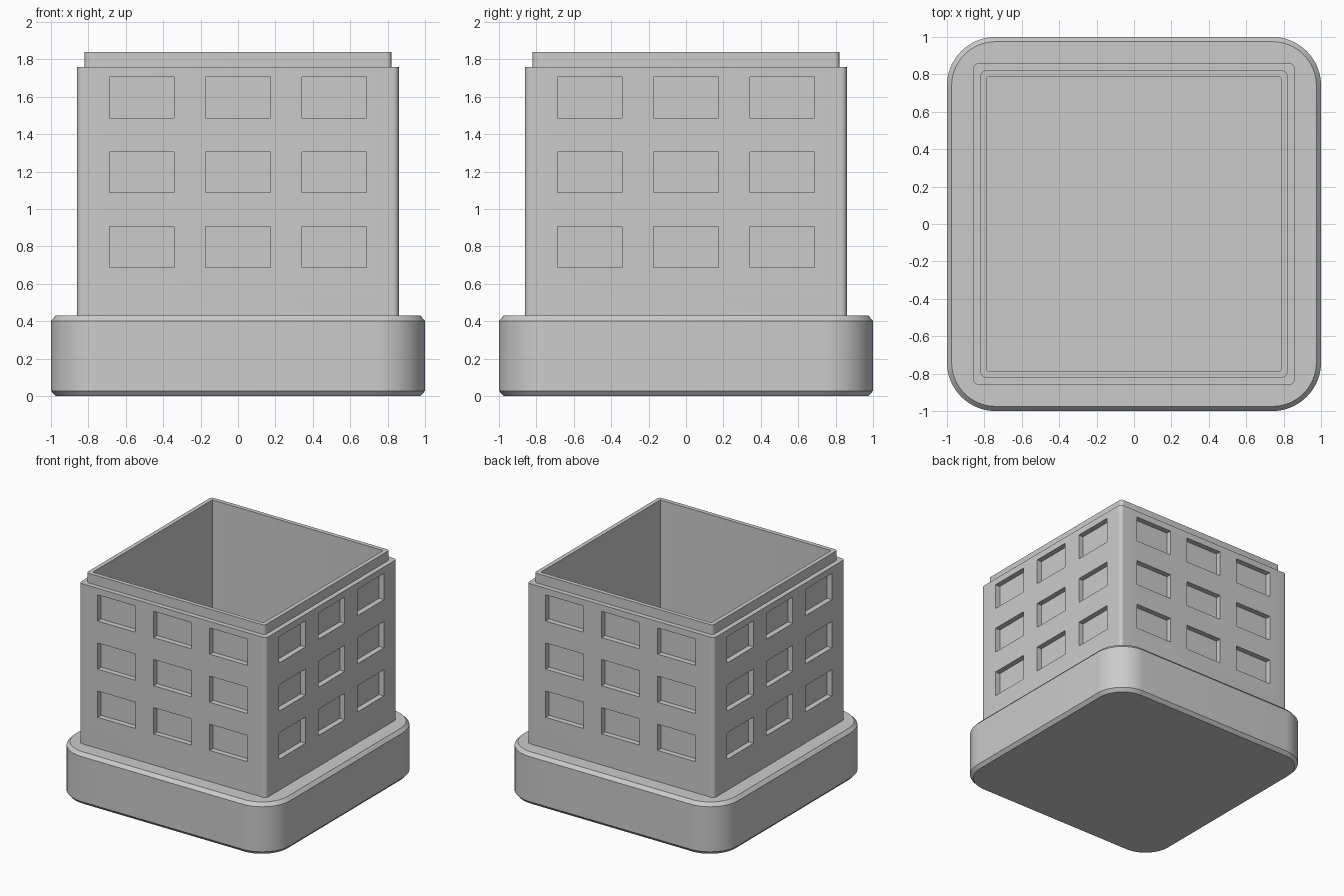
import bpy, bmesh, math
from mathutils import Matrix, Vector

old = bpy.data.objects.get("Cube")
if old:
    bpy.data.objects.remove(old, do_unlink=True)

grey = bpy.data.materials.new("light grey")
grey.use_nodes = True
colour = (0.6, 0.6, 0.6, 1)
grey.diffuse_color = colour
grey.node_tree.nodes["Principled BSDF"].inputs["Base Color"].default_value = colour


def finish(name, bm):
    bmesh.ops.recalc_face_normals(bm, faces=bm.faces)
    mesh = bpy.data.meshes.new(name)
    bm.to_mesh(mesh)
    bm.free()
    mesh.materials.append(grey)
    obj = bpy.data.objects.new(name, mesh)
    bpy.context.collection.objects.link(obj)
    return obj


def select(obj):
    bpy.ops.object.select_all(action='DESELECT')
    obj.select_set(True)
    bpy.context.view_layer.objects.active = obj


def ring(bm, half, radius, z, steps):
    """Rounded square outline at height z."""
    verts = []
    for corner in range(4):
        turn = Matrix.Rotation(corner * math.pi / 2, 3, 'Z')
        for i in range(steps + 1):
            a = math.pi / 2 * i / steps
            c = half - radius
            p = Vector((c + radius * math.cos(a), c + radius * math.sin(a), z))
            verts.append(bm.verts.new(turn @ p))
    return verts


def loft(name, sections, steps, hollow):
    """Skin between outlines; a hollow loft closes back on its first outline."""
    bm = bmesh.new()
    rings = [ring(bm, *s, steps) for s in sections]
    pairs = list(zip(rings, rings[1:]))
    if hollow:
        pairs.append((rings[-1], rings[0]))
    else:
        bm.faces.new(rings[0])
        bm.faces.new(rings[-1])
    for a, b in pairs:
        for i in range(len(a)):
            j = (i + 1) % len(a)
            bm.faces.new((a[i], a[j], b[j], b[i]))
    return finish(name, bm)


# Rounded base with chamfered top and bottom rims
base = loft("base", [(0.975, 0.235, 0), (1, 0.26, 0.028),
                     (1, 0.26, 0.402), (0.975, 0.235, 0.43)], 16, False)

# Open square box with a stepped lip
box = loft("box_walls", [(0.86, 0.03, 0.42), (0.86, 0.03, 1.76),
                         (0.82, 0.025, 1.76), (0.82, 0.025, 1.84),
                         (0.785, 0.003, 1.84), (0.785, 0.003, 0.42)], 6, True)

# Window recesses: a three by three grid on each side
bm = bmesh.new()
depth = 0.045
for side in range(4):
    turn = Matrix.Rotation(side * math.pi / 2, 4, 'Z')
    for x in (-0.515, 0, 0.515):
        for z in (0.797, 1.197, 1.597):
            place = turn @ Matrix.Translation((x, -0.86, z))
            size = Matrix.Diagonal((0.346, 2 * depth, 0.218, 1))
            bmesh.ops.create_cube(bm, size=1, matrix=place @ size)
cutter = finish("window_cutter", bm)
cutter.hide_render = True

select(box)
cut = box.modifiers.new("windows", 'BOOLEAN')
cut.operation = 'DIFFERENCE'
cut.solver = 'EXACT'
cut.object = cutter
bpy.ops.object.modifier_apply(modifier=cut.name)
bpy.data.objects.remove(cutter, do_unlink=True)

for obj in (base, box):
    select(obj)
    bpy.ops.object.shade_smooth_by_angle(angle=math.radians(30))
